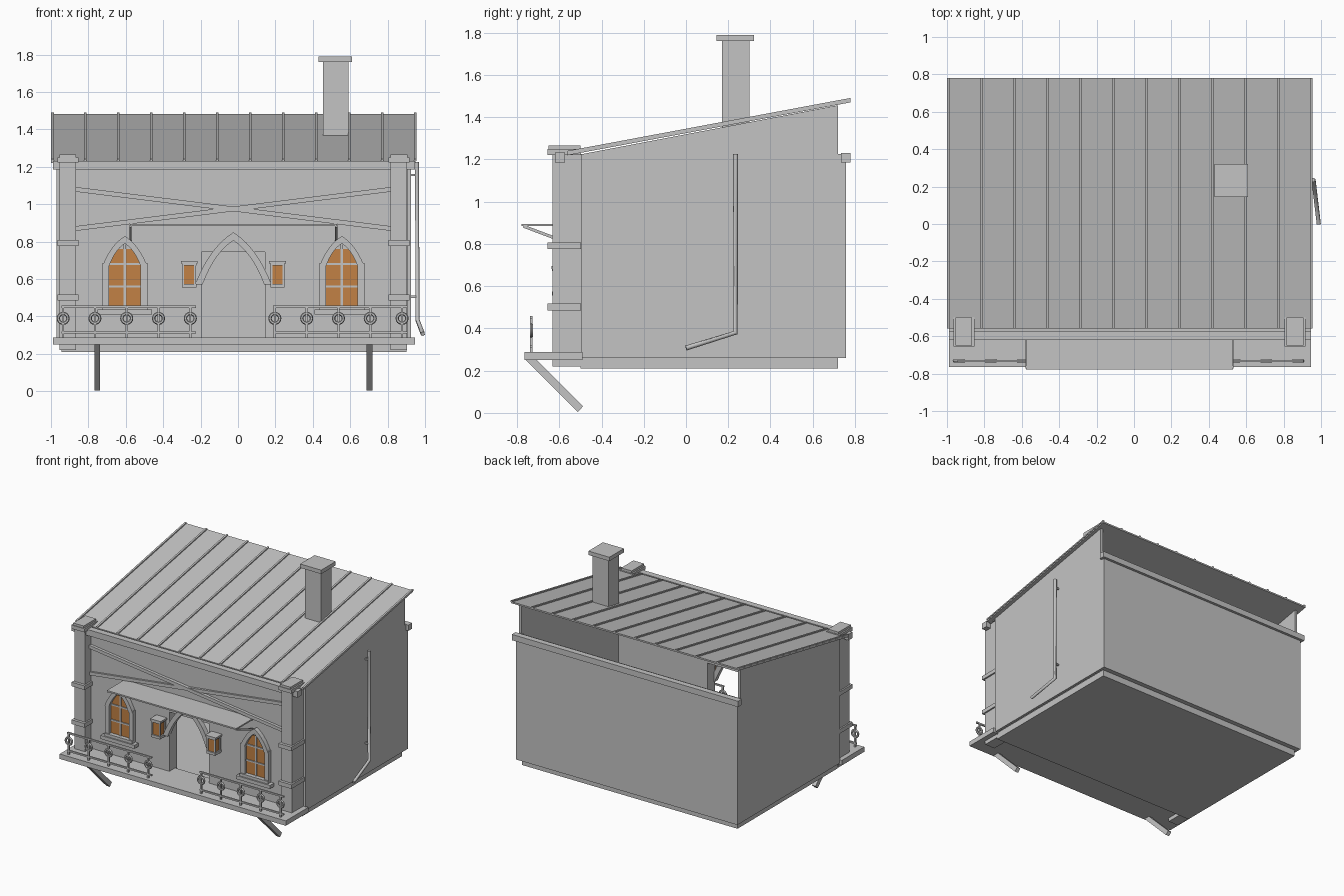
import bpy, bmesh, math
from mathutils import Vector

if "Cube" in bpy.data.objects:
    bpy.data.objects.remove(bpy.data.objects["Cube"])


def material(name, rgb):
    m = bpy.data.materials.new(name)
    m.diffuse_color = (*rgb, 1)
    m.use_nodes = True
    m.node_tree.nodes["Principled BSDF"].inputs["Base Color"].default_value = m.diffuse_color
    return m


GREY = material("plain_grey", (0.55, 0.55, 0.55))
AMBER = material("amber_glass", (0.54, 0.22, 0.058))
CX = -0.025  # centre line of the house


def finish(name, bm, mat=GREY):
    bmesh.ops.recalc_face_normals(bm, faces=bm.faces)
    me = bpy.data.meshes.new(name)
    bm.to_mesh(me)
    bm.free()
    me.materials.append(mat)
    ob = bpy.data.objects.new(name, me)
    bpy.context.collection.objects.link(ob)
    return ob


def box(name, x0, x1, y0, y1, z0, z1, mat=GREY):
    bm = bmesh.new()
    bmesh.ops.create_cube(bm, size=1)
    for v in bm.verts:
        v.co = Vector(((x0 + x1) / 2 + v.co.x * (x1 - x0),
                       (y0 + y1) / 2 + v.co.y * (y1 - y0),
                       (z0 + z1) / 2 + v.co.z * (z1 - z0)))
    return finish(name, bm, mat)


def prism(name, pts, axis, a, b, mat=GREY):
    """Extrude a 2D outline along x (outline in y,z) or y (outline in x,z)."""
    def place(p, d):
        return (d, p[0], p[1]) if axis == 'x' else (p[0], d, p[1])
    bm = bmesh.new()
    f = bm.faces.new([bm.verts.new(place(p, a)) for p in pts])
    ext = bmesh.ops.extrude_face_region(bm, geom=[f])
    shift = Vector(place((0, 0), b - a))
    bmesh.ops.translate(bm, vec=shift, verts=[g for g in ext['geom'] if isinstance(g, bmesh.types.BMVert)])
    return finish(name, bm, mat)


def bar(p, q, w):
    """Outline of a straight strip between two 2D points."""
    p, q = Vector(p), Vector(q)
    d = (q - p).normalized()
    n = Vector((-d.y, d.x)) * w / 2
    return [p + n, q + n, q - n, p - n]


def tube(name, pts, r):
    cu = bpy.data.curves.new(name, 'CURVE')
    cu.dimensions = '3D'
    cu.bevel_depth, cu.bevel_resolution, cu.use_fill_caps = r, 1, True
    sp = cu.splines.new('POLY')
    sp.points.add(len(pts) - 1)
    for s, p in zip(sp.points, pts):
        s.co = (*p, 1)
    cu.materials.append(GREY)
    ob = bpy.data.objects.new(name, cu)
    bpy.context.collection.objects.link(ob)


def arch(name, cx, half, z0, z1, t, y0, y1):
    """Pointed arch trim."""
    def side(h, top, n=7):
        ctrl = (h * 0.62, z0 + (top - z0) * 0.72)
        return [((1 - u) ** 2 * h + 2 * u * (1 - u) * ctrl[0],
                 (1 - u) ** 2 * z0 + 2 * u * (1 - u) * ctrl[1] + u * u * top)
                for u in [i / n for i in range(n + 1)]]
    out, inn = side(half, z1), side(half - t, z1 - t * 1.1)
    for s in (1, -1):
        prism(name, [(cx + s * x, z) for x, z in out + inn[::-1]], 'y', y0, y1)


# floor and walls
box("floor_base", -0.945, 0.9, -0.5, 0.72, 0.21, 0.262)
box("porch_floor", -0.99, 0.945, -0.765, -0.49, 0.25, 0.288)
for x in (-0.97, 0.905):
    box("side_wall", x, x + 0.02, -0.495, 0.72, 0.26, 1.225)
    prism("gable", [(-0.495, 1.225), (0.72, 1.225), (0.72, 1.457)], 'x', x, x + 0.02)
box("back_wall", -0.97, 0.925, 0.72, 0.757, 0.26, 1.225)
box("back_beam", -0.99, 0.945, 0.733, 0.778, 1.185, 1.23)
box("front_beam", -0.99, 0.945, -0.62, -0.572, 1.185, 1.232)
box("front_wall_left", -0.95, -0.195, -0.56, -0.47, 0.26, 1.225)
box("front_wall_right", 0.145, 0.905, -0.56, -0.47, 0.26, 1.225)
box("front_wall_over_door", -0.195, 0.145, -0.557, -0.47, 0.745, 1.225)

# roof sheet and battens
def roof_z(y):
    return 1.22 + (y + 0.56) * 0.187

ya, yb = -0.56, 0.78
prism("roof", [(ya, roof_z(ya)), (yb, roof_z(yb)), (yb, roof_z(yb) + 0.012), (ya, roof_z(ya) + 0.012)],
      'x', -1.0, 0.95)
for i in range(12):
    x = -0.992 + i * 0.1763
    prism("roof_batten", [(ya, roof_z(ya) + 0.01), (yb, roof_z(yb) + 0.01),
                          (yb, roof_z(yb) + 0.021), (ya, roof_z(ya) + 0.021)],
          'x', x - 0.007, x + 0.007)

# chimney
box("chimney", 0.455, 0.59, 0.17, 0.30, 1.35, 1.77)
box("chimney_cap", 0.43, 0.61, 0.145, 0.322, 1.76, 1.79)

# corner posts with bands, and struts below the porch
for s in (-1, 1):
    c = CX + s * 0.885
    box("corner_post", c - 0.044, c + 0.044, -0.633, -0.5, 0.22, 1.23)
    for z0, z1 in ((0.485, 0.517), (0.777, 0.808), (1.222, 1.25)):
        box("post_band", c - 0.056, c + 0.056, -0.655, -0.497, z0, z1)
    box("post_cap", c - 0.045, c + 0.045, -0.65, -0.5, 1.25, 1.267)
    c = CX + s * 0.728
    prism("porch_strut", bar((-0.745, 0.262), (-0.5, 0.018), 0.036), 'x', c - 0.015, c + 0.015)

# crossed braces
prism("cross_brace", bar((-0.87, 1.08), (0.82, 0.87), 0.025), 'y', -0.582, -0.555)
prism("cross_brace", bar((-0.87, 0.87), (0.82, 1.08), 0.025), 'y', -0.576, -0.555)

# awning over the door
box("awning", -0.578, 0.528, -0.778, -0.555, 0.884, 0.895)
for x in (-0.575, 0.525):
    prism("awning_brace", bar((-0.77, 0.884), (-0.56, 0.805), 0.014), 'x', x - 0.006, x + 0.006)

# door arch and lanterns
arch("door_arch", CX, 0.205, 0.57, 0.85, 0.04, -0.59, -0.55)
for s in (-1, 1):
    c = CX + s * 0.236
    box("lantern_glass", c - 0.028, c + 0.028, -0.625, -0.572, 0.575, 0.675, AMBER)
    box("lantern_base", c - 0.038, c + 0.038, -0.635, -0.555, 0.555, 0.575)
    box("lantern_top", c - 0.038, c + 0.038, -0.635, -0.555, 0.672, 0.682)
    box("lantern_cap", c - 0.045, c + 0.045, -0.638, -0.555, 0.682, 0.696)
    box("lantern_back", c - 0.035, c + 0.035, -0.572, -0.555, 0.57, 0.68)
    for e in (-1, 1):
        box("lantern_corner", c + e * 0.032 - 0.005, c + e * 0.032 + 0.005, -0.631, -0.621, 0.57, 0.675)

# arched windows
for s in (-1, 1):
    c = CX + s * 0.58
    prism("window_glass", [(c - 0.088, 0.45), (c + 0.088, 0.45), (c + 0.088, 0.67),
                           (c + 0.05, 0.762), (c - 0.05, 0.762), (c - 0.088, 0.67)],
          'y', -0.568, -0.559, AMBER)
    for e in (-1, 1):
        x = c + e * 0.102
        box("window_jamb", x - 0.018, x + 0.018, -0.59, -0.555, 0.45, 0.685)
    arch("window_arch", c, 0.12, 0.67, 0.83, 0.036, -0.595, -0.55)
    box("window_muntin", c - 0.006, c + 0.006, -0.575, -0.56, 0.45, 0.79)
    for z in (0.56, 0.68):
        box("window_muntin", c - 0.088, c + 0.088, -0.575, -0.56, z - 0.006, z + 0.006)
    box("window_sill", c - 0.145, c + 0.145, -0.61, -0.555, 0.41, 0.437)
    box("window_sill_step", c - 0.12, c + 0.12, -0.6, -0.555, 0.437, 0.458)

# porch railings with ring ornaments
for first in (-0.935, 0.197):
    last = first + 0.68
    for z in (0.315, 0.452):
        box("rail", first - 0.01, last + 0.03, -0.738, -0.726, z - 0.006, z + 0.006)
    for i in range(5):
        x = first + i * 0.17
        for z0, z1 in ((0.285, 0.36), (0.42, 0.452)):
            box("baluster", x - 0.006, x + 0.006, -0.738, -0.726, z0, z1)
        bpy.ops.mesh.primitive_torus_add(major_segments=16, minor_segments=6, major_radius=0.026,
                                         minor_radius=0.009, location=(x, -0.732, 0.39),
                                         rotation=(math.pi / 2, 0, 0))
        ring = bpy.context.object
        ring.name = "rail_ring"
        ring.data.materials.append(GREY)
        bpy.ops.object.shade_smooth_by_angle()
        box("ring_bar", x - 0.005, x + 0.005, -0.737, -0.727, 0.365, 0.415)

# drain pipe on the right side
tube("drain_pipe", [(0.957, 0.235, 1.225), (0.96, 0.235, 0.38), (0.988, 0.0, 0.307)], 0.012)
for z in (0.5, 1.15):
    box("pipe_clip", 0.92, 0.96, 0.229, 0.241, z, z + 0.012)
